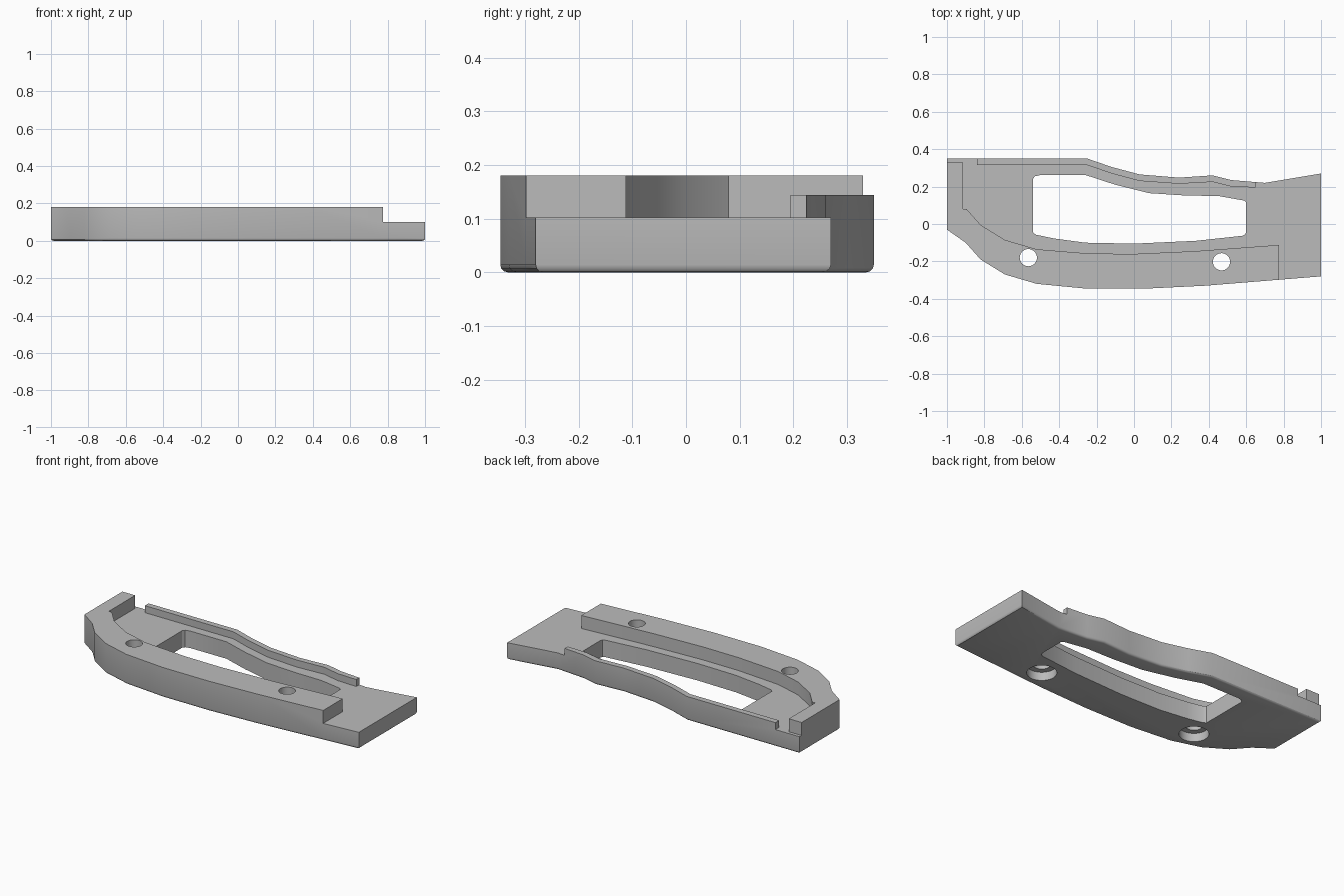
import bpy, bmesh, math

cube = bpy.data.objects.get("Cube")
if cube:
    bpy.data.objects.remove(cube, do_unlink=True)

BASE_TOP, LIP_TOP, RIM_TOP = 0.102, 0.144, 0.18

grey = bpy.data.materials.new("plain grey")
grey.use_nodes = True
colour = (0.5, 0.5, 0.5, 1)
grey.diffuse_color = colour
grey.node_tree.nodes["Principled BSDF"].inputs["Base Color"].default_value = colour


def prism(name, points, z0, z1, round_bottom=0):
    """Extrude a flat outline from z0 to z1, optionally rounding its lower edge."""
    bm = bmesh.new()
    face = bm.faces.new([bm.verts.new((x, y, z0)) for x, y in points])
    top = bmesh.ops.extrude_face_region(bm, geom=[face])["geom"]
    bmesh.ops.translate(bm, vec=(0, 0, z1 - z0),
                        verts=[v for v in top if isinstance(v, bmesh.types.BMVert)])
    bmesh.ops.recalc_face_normals(bm, faces=bm.faces)
    if round_bottom:
        low = [e for e in bm.edges if all(v.co.z == z0 for v in e.verts)]
        bmesh.ops.bevel(bm, geom=low, offset=round_bottom, segments=3,
                        profile=0.5, affect="EDGES")
    mesh = bpy.data.meshes.new(name)
    bm.to_mesh(mesh)
    bm.free()
    obj = bpy.data.objects.new(name, mesh)
    mesh.materials.append(grey)
    bpy.context.collection.objects.link(obj)
    return obj


def circle(cx, cy, r, n=32):
    return [(cx + r * math.cos(2 * math.pi * i / n), cy + r * math.sin(2 * math.pi * i / n))
            for i in range(n)]


# Solid body at full rim height
front_edge = [(-1, -.03), (-.9, -.1), (-.82, -.19), (-.69, -.27), (-.52, -.32), (-.26, -.345),
              (.05, -.346), (.38, -.33), (.775, -.298), (1, -.28)]
back_edge = [(1, .27), (.7, .22), (.52, .235), (.42, .26), (.24, .248), (.03, .265),
             (-.12, .305), (-.25, .35), (-1, .35)]
body = prism("bracket_body", front_edge + back_edge, 0, RIM_TOP, 0.014)

# Recess that leaves the front rim and the thin back lip standing
front_rim = [(-.915, .33), (-.915, .08), (-.895, .08), (-.82, -.005), (-.69, -.085), (-.52, -.135),
             (-.24, -.158), (0, -.16), (.33, -.145), (.6, -.125), (.775, -.112)]
right_end = [(.775, -.5), (1.2, -.5), (1.2, .5), (.65, .5)]
back_lip = [(.65, .195), (.52, .2), (.42, .225), (.24, .215), (.03, .23), (-.12, .27),
            (-.25, .315), (-.84, .315)]
left_end = [(-.84, .5), (-1.2, .5), (-1.2, .33)]
cutters = [prism("recess_cutter", front_rim + right_end + back_lip + left_end, BASE_TOP, .3)]

# Lower the back lip below the front rim
cutters.append(prism("lip_cutter", [(-.88, .18), (.7, .18), (.7, .5), (-.88, .5)], LIP_TOP, .35))

# Long window
window = [(-.54, -.045), (-.525, -.057), (-.43, -.077), (-.26, -.1), (0, -.105), (.33, -.09),
          (.58, -.063), (.595, -.055), (.6, -.04), (.6, .115), (.59, .125), (.45, .15),
          (.28, .152), (.08, .165), (-.1, .21), (-.26, .262), (-.5, .262), (-.53, .255), (-.54, .24)]
cutters.append(prism("window_cutter", window, -.1, .4))

# Screw holes, counterbored from below
for side, x, y in (("right", -.565, -.18), ("left", .468, -.202)):
    cutters.append(prism(side + "_screw_cutter", circle(x, y, .046), -.2, .4))
    cutters.append(prism(side + "_counterbore_cutter", circle(x, y, .08), -.15, .05))

for cutter in cutters:
    cutter.hide_render = True
    cutter.hide_viewport = True
    mod = body.modifiers.new(cutter.name, "BOOLEAN")
    mod.operation, mod.solver, mod.object = "DIFFERENCE", "EXACT", cutter

# Apply the cuts and smooth the curved walls
bpy.context.view_layer.update()
result = bpy.data.meshes.new_from_object(body.evaluated_get(bpy.context.evaluated_depsgraph_get()))
body.modifiers.clear()
body.data = result
for cutter in cutters:
    bpy.data.objects.remove(cutter, do_unlink=True)
bpy.context.view_layer.objects.active = body
body.select_set(True)
bpy.ops.object.shade_smooth_by_angle(angle=math.radians(30))
